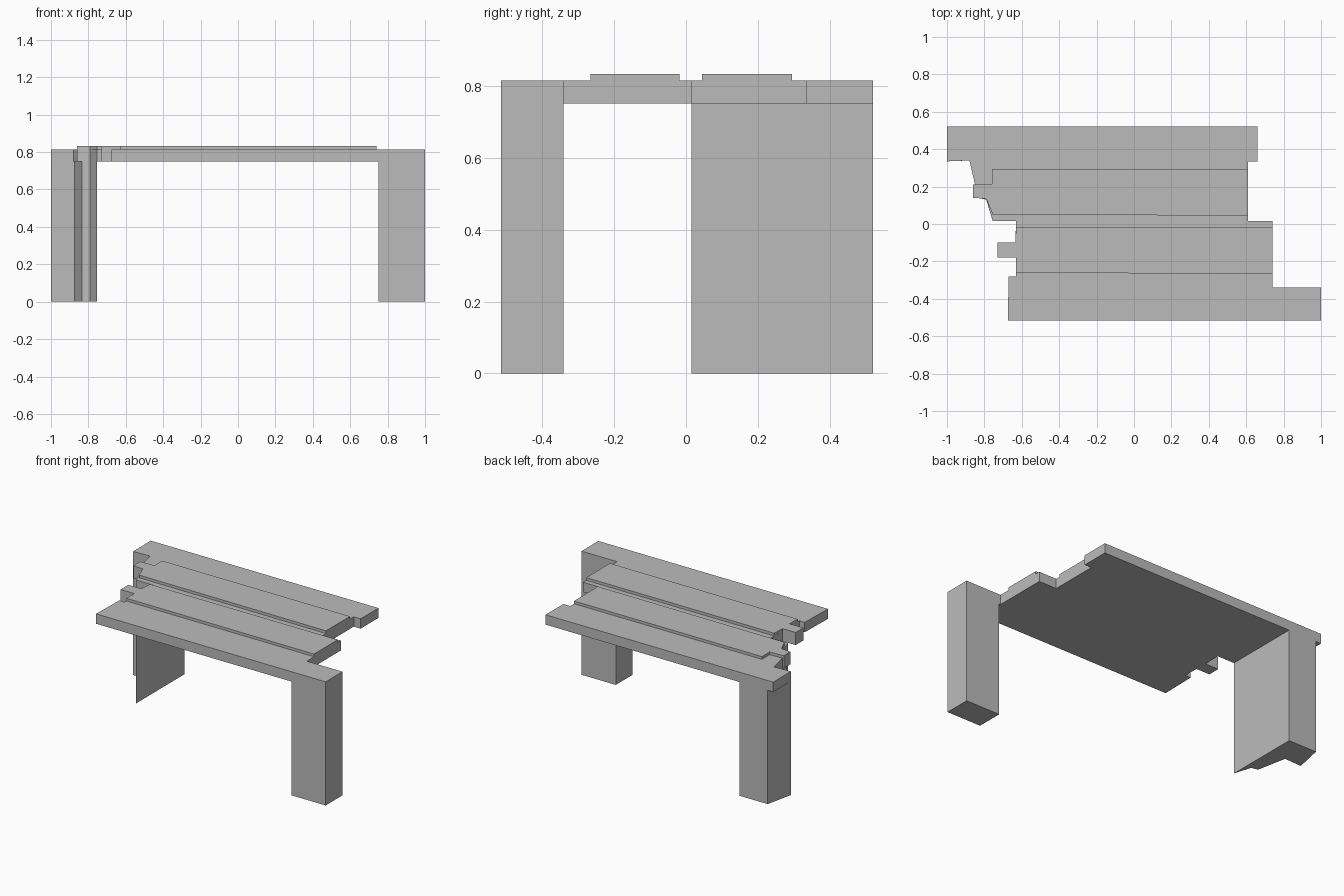
import bpy
import bmesh

cube = bpy.data.objects.get("Cube")
if cube:
    bpy.data.objects.remove(cube, do_unlink=True)

grey = bpy.data.materials.new("plain grey")
grey.use_nodes = True
colour = (0.5, 0.5, 0.5, 1)
grey.diffuse_color = colour
grey.node_tree.nodes["Principled BSDF"].inputs["Base Color"].default_value = colour


def prism(name, outline, bottom, top):
    """Extrude a plan outline between two heights."""
    bm = bmesh.new()
    base = bm.faces.new([bm.verts.new((x, y, bottom)) for x, y in outline])
    ext = bmesh.ops.extrude_face_region(bm, geom=[base])
    for v in ext["geom"]:
        if isinstance(v, bmesh.types.BMVert):
            v.co.z = top
    bmesh.ops.recalc_face_normals(bm, faces=bm.faces)
    mesh = bpy.data.meshes.new(name)
    bm.to_mesh(mesh)
    bm.free()
    mesh.materials.append(grey)
    obj = bpy.data.objects.new(name, mesh)
    bpy.context.collection.objects.link(obj)
    return obj


UNDER, DECK, PLANK = 0.75, 0.815, 0.833

# Seat slab with its broken ends
right_end = [(0.66, 0.52), (0.66, 0.335), (0.61, 0.335), (0.61, 0.015),
             (0.74, 0.015), (0.74, -0.34), (1, -0.34), (1, -0.515)]
left_end = [(-0.675, -0.515), (-0.67, -0.28), (-0.63, -0.28), (-0.63, -0.18),
            (-0.73, -0.18), (-0.73, -0.1), (-0.635, -0.1), (-0.63, 0.015),
            (-0.755, 0.015), (-0.79, 0.135), (-0.86, 0.14), (-0.86, 0.21),
            (-0.85, 0.21), (-0.88, 0.34), (-1, 0.335), (-1, 0.52)]
prism("seat_slab", right_end + left_end, UNDER, DECK)

# Raised planks, each with a splintered tongue at the left end
prism("front_plank",
      [(0.74, -0.265), (0.74, -0.018), (-0.63, -0.018), (-0.635, -0.1),
       (-0.73, -0.1), (-0.73, -0.18), (-0.63, -0.18), (-0.63, -0.262)],
      DECK, PLANK)
prism("back_plank",
      [(0.61, 0.045), (0.61, 0.295), (-0.76, 0.295), (-0.76, 0.215),
       (-0.86, 0.21), (-0.86, 0.14), (-0.79, 0.135), (-0.755, 0.05)],
      DECK, PLANK)

# Whole post and broken panel leg
prism("front_left_leg",
      [(0.75, -0.515), (1, -0.515), (1, -0.34), (0.75, -0.34)], 0, UNDER)
prism("back_right_leg",
      [(-0.96, 0.52), (-0.755, 0.52), (-0.755, 0.015), (-0.79, 0.13),
       (-0.835, 0.14), (-0.875, 0.34), (-1, 0.335)], 0, UNDER)
